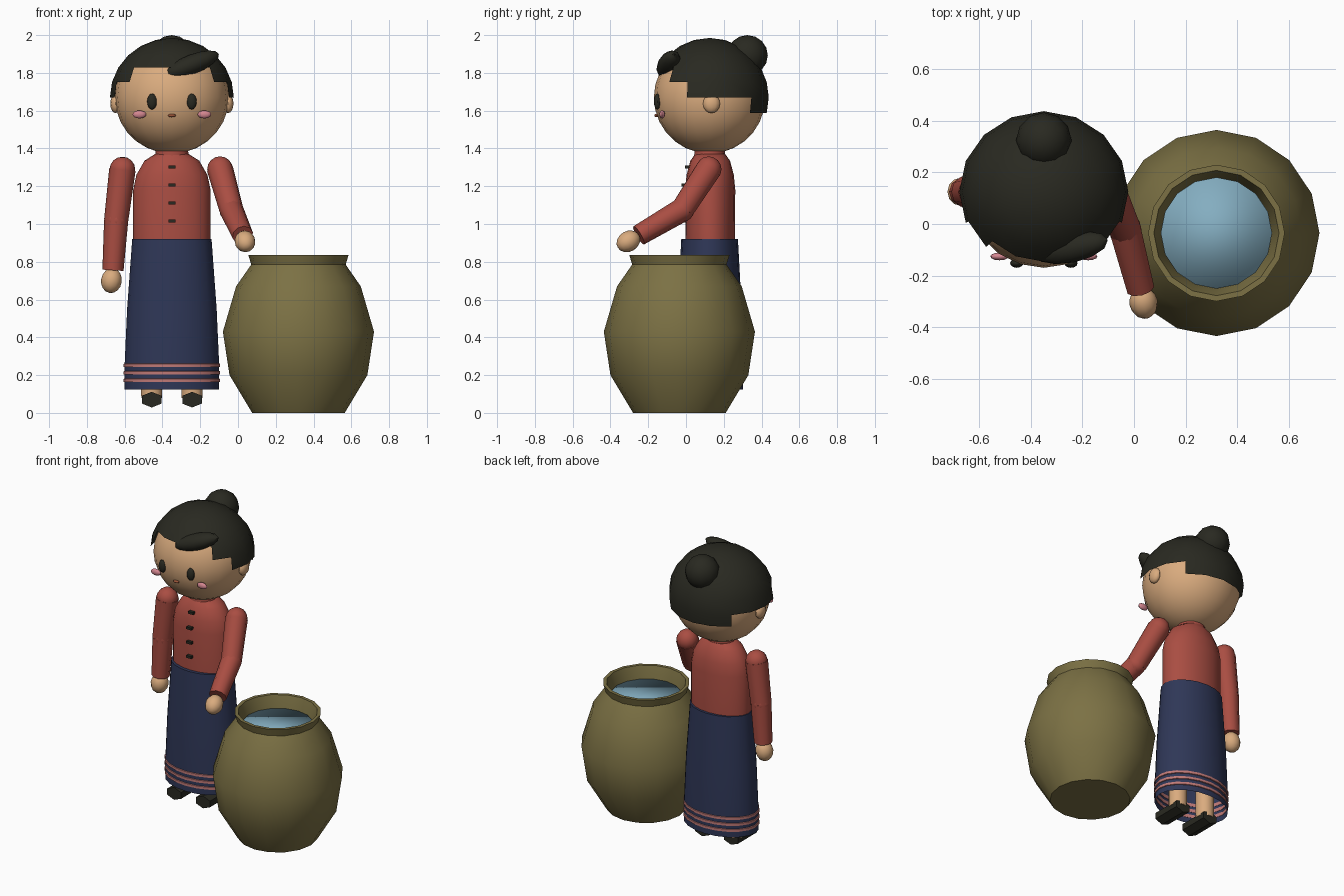
import bpy, bmesh, math
from mathutils import Vector, Matrix, Euler

if "Cube" in bpy.data.objects:
    bpy.data.objects.remove(bpy.data.objects["Cube"])


def material(name, rgb):
    m = bpy.data.materials.new(name)
    m.diffuse_color = (*rgb, 1)
    m.use_nodes = True
    m.node_tree.nodes["Principled BSDF"].inputs["Base Color"].default_value = m.diffuse_color
    return m


SKIN = material("skin", (0.70, 0.41, 0.21))
RED = material("red_cloth", (0.40, 0.075, 0.055))
NAVY = material("navy_cloth", (0.028, 0.038, 0.095))
BLACK = material("black", (0.022, 0.022, 0.015))
OLIVE = material("olive_clay", (0.20, 0.165, 0.058))
BLUE = material("water_blue", (0.23, 0.42, 0.53))
PINK = material("pink_trim", (0.52, 0.19, 0.18))
BLUSH = material("blush_pink", (0.66, 0.24, 0.28))
BROWN = material("lip_brown", (0.32, 0.09, 0.04))

CX, CY = -0.35, 0.125       # figure axis
HEAD_Z = 1.67


def finish(name, bm, mat, angle=42):
    bmesh.ops.recalc_face_normals(bm, faces=bm.faces)
    me = bpy.data.meshes.new(name)
    bm.to_mesh(me)
    bm.free()
    for p in me.polygons:
        p.use_smooth = True
    me.set_sharp_from_angle(angle=math.radians(angle))
    me.materials.append(mat)
    ob = bpy.data.objects.new(name, me)
    bpy.context.collection.objects.link(ob)
    return ob


def ball(name, loc, radii, mat, rot=(0, 0, 0), seg=12, rings=8):
    bm = bmesh.new()
    bmesh.ops.create_uvsphere(bm, u_segments=seg, v_segments=rings, radius=1)
    bm.transform(Matrix.LocRotScale(Vector(loc), Euler(rot), Vector(radii)))
    return finish(name, bm, mat)


def lathe(name, profile, mat, cx, cy, seg=16, caps=(True, True), loop=False, angle=42):
    """Stack of elliptical rings; profile rows are (rx, ry, z)."""
    bm = bmesh.new()
    rings = [[bm.verts.new((cx + rx * math.cos(math.tau * i / seg),
                            cy + ry * math.sin(math.tau * i / seg), z))
              for i in range(seg)] for rx, ry, z in profile]
    pairs = list(zip(rings, rings[1:])) + ([(rings[-1], rings[0])] if loop else [])
    for a, b in pairs:
        for i in range(seg):
            j = (i + 1) % seg
            bm.faces.new((a[i], a[j], b[j], b[i]))
    if caps[0]:
        bm.faces.new(rings[0][::-1])
    if caps[1]:
        bm.faces.new(rings[-1])
    return finish(name, bm, mat, angle)


def limb(name, a, b, ra, rb, mat, seg=10):
    a, b = Vector(a), Vector(b)
    bm = bmesh.new()
    bmesh.ops.create_cone(bm, cap_ends=True, segments=seg, radius1=ra, radius2=rb,
                          depth=(b - a).length)
    q = (b - a).to_track_quat('Z', 'Y')
    bm.transform(Matrix.LocRotScale((a + b) / 2, q, None))
    return finish(name, bm, mat)


# Water jar
jar = [(0.245, 0), (0.365, 0.2), (0.40, 0.43), (0.33, 0.67), (0.25, 0.785), (0.265, 0.835),
       (0.243, 0.835), (0.228, 0.785), (0.215, 0.72)]
lathe("water_jar", [(r, r, z) for r, z in jar], OLIVE, 0.32, -0.035)
lathe("jar_water", [(0.216, 0.216, 0.73), (0.216, 0.216, 0.755)], BLUE, 0.32, -0.035, angle=180)

# Head, ears and face
ball("head", (CX, CY, HEAD_Z), (0.302, 0.295, 0.297), SKIN, seg=20, rings=14)
for s, side in ((-1, "right"), (1, "left")):
    ball(side + "_ear", (CX + s * 0.298, CY + 0.01, 1.637), (0.028, 0.045, 0.05), SKIN)
    ball(side + "_eye", (CX + s * 0.105, -0.152, 1.648), (0.026, 0.018, 0.042), BLACK)
    ball(side + "_cheek", (CX + s * 0.172, -0.126, 1.58), (0.036, 0.015, 0.021), BLUSH)
ball("mouth", (CX, -0.156, 1.574), (0.021, 0.012, 0.009), BROWN)

# Hair cap: a sphere trimmed to a stepped hairline
bm = bmesh.new()
bmesh.ops.create_uvsphere(bm, u_segments=16, v_segments=12, radius=1)
drop = []
for f in bm.faces:
    c = f.calc_center_median()
    from_front = math.degrees(abs(math.atan2(c.x, -c.y)))
    line = 30 if from_front < 45 else 15 if from_front < 67.5 else 0 if from_front < 135 else -15
    if c.z < math.sin(math.radians(line)):
        drop.append(f)
bmesh.ops.delete(bm, geom=drop, context='FACES')
bm.transform(Matrix.LocRotScale(Vector((CX, CY, HEAD_Z)), None, Vector((0.328, 0.313, 0.315))))
finish("hair_cap", bm, BLACK)
ball("hair_bun", (CX, 0.325, 1.893), (0.108, 0.108, 0.107), BLACK)
ball("hair_fringe", (-0.243, -0.092, 1.845), (0.155, 0.058, 0.052), BLACK,
     rot=(0, math.radians(-21), math.radians(12)))

# Blouse, collar and buttons
lathe("blouse", [(0.205, 0.13, 0.90), (0.205, 0.133, 1.18), (0.188, 0.125, 1.26),
                 (0.145, 0.105, 1.335), (0.09, 0.08, 1.37)], RED, CX, CY + 0.003, seg=20)
lathe("collar", [(0.09, 0.082, 1.355), (0.085, 0.08, 1.395)], RED, CX, CY)
for i in range(4):
    bm = bmesh.new()
    bmesh.ops.create_cube(bm, size=1)
    y = 0.008 if i == 0 else -0.012
    bm.transform(Matrix.LocRotScale(Vector((CX, y, 1.303 - 0.096 * i)), None,
                                    Vector((0.036, 0.024, 0.016))))
    finish("button_%d" % (i + 1), bm, BLACK)

# Skirt, open below, with three hem bands
lathe("skirt", [(0.25, 0.178, 0.125), (0.25, 0.178, 0.26), (0.237, 0.17, 0.55),
                (0.21, 0.15, 0.92)], NAVY, CX, CY, seg=20, caps=(False, True))
for i, z in enumerate((0.172, 0.212, 0.252)):
    lathe("hem_band_%d" % (i + 1),
          [(0.246, 0.174, z - 0.011), (0.255, 0.183, z - 0.008), (0.255, 0.183, z + 0.008),
           (0.246, 0.174, z + 0.011)], PINK, CX, CY, seg=20, caps=(False, False), loop=True)

# Legs and shoes
for s, side in ((-1, "right"), (1, "left")):
    x = CX + s * 0.107
    limb(side + "_leg", (x, CY, 0.08), (x, CY, 0.5), 0.058, 0.06, SKIN)
    bm = bmesh.new()
    bmesh.ops.create_cone(bm, cap_ends=True, segments=6, radius1=0.06, radius2=0.06, depth=0.2)
    bm.transform(Matrix.Translation((x, 0.075, 0.07)) @ Matrix.Diagonal((1, 1, 0.69, 1))
                 @ Matrix.Rotation(math.pi / 2, 4, 'X'))
    finish(side + "_shoe", bm, BLACK, angle=30)

# Arms: shoulder, elbow, wrist and hand points
arms = {
    "right": [(-0.612, CY, 1.288), (-0.645, CY, 1.02), (-0.662, CY, 0.755), (-0.67, CY, 0.70)],
    "left": [(-0.095, CY - 0.005, 1.29), (-0.035, -0.02, 1.075), (0.025, -0.25, 0.94),
             (0.037, -0.305, 0.908)],
}
for side, (sh, el, wr, ha) in arms.items():
    ball(side + "_shoulder", sh, (0.068, 0.068, 0.068), RED)
    limb(side + "_upper_arm", sh, el, 0.07, 0.064, RED)
    ball(side + "_elbow", el, (0.064, 0.064, 0.064), RED)
    limb(side + "_forearm", el, wr, 0.064, 0.056, RED)
    d = (Vector(ha) - Vector(wr)).to_track_quat('Z', 'Y').to_euler()
    ball(side + "_hand", ha, (0.055, 0.055, 0.066), SKIN, rot=d)
